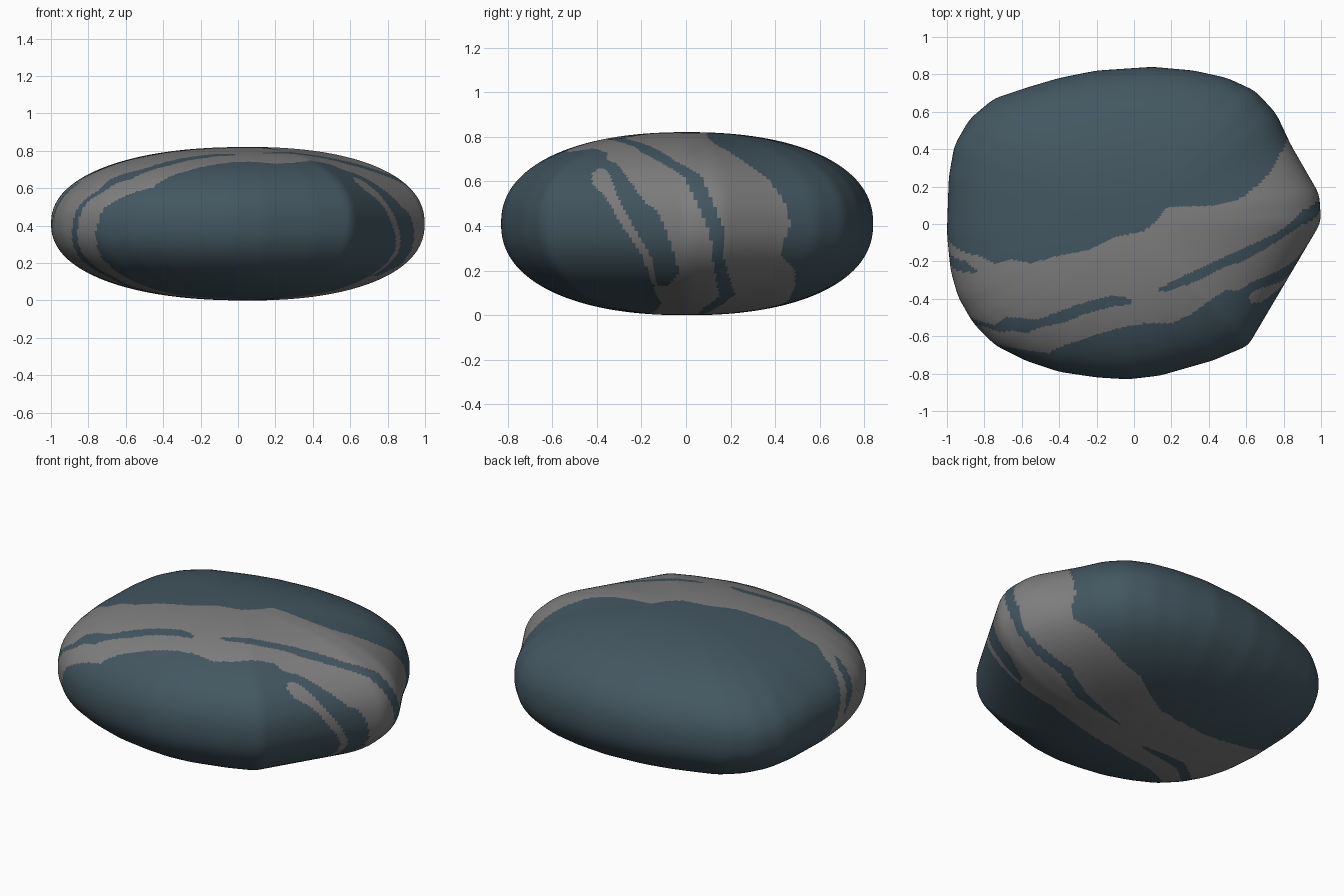
import bpy, bmesh, math

HALF = 0.41        # half of the stone's thickness
POWER = 2.25       # roundness of the vertical section

cube = bpy.data.objects.get("Cube")
if cube:
    bpy.data.objects.remove(cube, do_unlink=True)


def make_material(name, colour):
    mat = bpy.data.materials.new(name)
    mat.use_nodes = True
    mat.diffuse_color = (*colour, 1)
    shader = mat.node_tree.nodes["Principled BSDF"]
    shader.inputs["Base Color"].default_value = (*colour, 1)
    shader.inputs["Roughness"].default_value = 0.8
    return mat


# Plan outline of the stone, in hundredths, counter-clockwise
OUTLINE = [(100, 1), (99, 16), (84, 42), (76, 59), (65, 71), (50, 78), (32, 82), (10, 84),
           (-20, 82), (-40, 78), (-57, 73), (-75, 67), (-88, 56), (-96, 42), (-99, 25),
           (-100, -5), (-98, -25), (-94, -39), (-86, -53), (-74, -65), (-58, -73),
           (-40, -79), (-20, -82), (-3, -83), (14, -81), (42, -73), (61, -65)]


def ray_length(angle):
    """Distance from the centre to the outline in a given direction."""
    dx, dy = math.cos(angle), math.sin(angle)
    for (px, py), (qx, qy) in zip(OUTLINE, OUTLINE[1:] + OUTLINE[:1]):
        if px * dy - py * dx >= 0 and dx * qy - dy * qx > 0:
            return (px * qy - py * qx) / (dx * (qy - py) - dy * (qx - px)) / 100
    return 1.0


rays = [ray_length(math.radians(i)) for i in range(360)]
radius = [sum(rays[(i + k) % 360] for k in range(-2, 3)) / 5 for i in range(360)]

# Edges of the pale vein: (degrees around the y axis, y in hundredths)
BACK_EDGE = [(0, 47), (17, 44), (32, 37), (36, 33), (50, 20), (56, 14), (64, 10), (80, 9),
             (83, 2), (87, -4), (96, -7), (104, -14), (114, -17), (123, -21), (129, -19),
             (138, -21), (144, -17), (151, -16), (165, -11), (180, -6), (202, 0),
             (219, 13), (236, 20), (252, 23), (273, 29), (291, 45), (311, 49),
             (324, 49), (338, 42), (360, 47)]
FRONT_EDGE = [(0, -10), (9, -13), (14, -18), (33, -26), (46, -31), (52, -36), (57, -35),
              (63, -40), (69, -48), (75, -53), (86, -53), (97, -56), (113, -62),
              (122, -65), (134, -69), (149, -67), (163, -65), (180, -64), (200, -60),
              (218, -53), (230, -45), (240, -36), (250, -27), (270, -19), (287, -14),
              (300, -11), (315, -15), (318, -8), (328, -3), (339, -5), (360, -10)]

# Thin streaks: (degrees, lower y, upper y)
DARK_STREAKS = [
    [(-82, 4, 5), (-62, 8, 15), (-50, 15, 22), (-22, 12, 17), (-7, 11, 18), (10, 6, 13),
     (30, -1, 7), (42, -11, -5), (53, -20, -12), (60, -23, -17), (69, -30, -24),
     (75, -34, -28), (80, -36, -33), (82, -36, -34)],
    [(91, -43, -40), (97, -44, -38), (107, -48, -42), (117, -53, -47), (126, -55, -51),
     (134, -58, -50), (141, -57, -50), (149, -58, -54), (159, -55, -52), (173, -54, -50),
     (190, -52, -47), (212, -44, -38), (227, -38, -31), (235, -28, -21),
     (243, -18, -11), (252, -13, -7), (263, -8, -6)],
    [(146, -26, -25), (153, -26, -20), (168, -24, -17), (176, -20, -14), (186, -14, -12)],
]
PALE_STREAK = [(-45, -14, -12), (-22, -20, -16), (-1, -29, -24), (21, -36, -31),
               (33, -42, -33), (41, -42, -35), (44, -40, -37)]


def sample(points, angle):
    """Linear interpolation; None outside the range."""
    for p, q in zip(points, points[1:]):
        if p[0] <= angle <= q[0]:
            f = (angle - p[0]) / (q[0] - p[0])
            return [(u + (v - u) * f) / 100 for u, v in zip(p[1:], q[1:])]
    return None


def in_streak(points, angle, y):
    span = sample(points, angle) or sample(points, angle - 360)
    return span is not None and span[0] < y < span[1]


def is_pale(point):
    angle = math.degrees(math.atan2((point.z - HALF) / HALF, point.x)) % 360
    if in_streak(PALE_STREAK, angle, point.y):
        return True
    if not sample(FRONT_EDGE, angle)[0] < point.y < sample(BACK_EDGE, angle)[0]:
        return False
    return not any(in_streak(s, angle, point.y) for s in DARK_STREAKS)


# Stone body: a fine sphere reshaped to the outline and a rounded section
bm = bmesh.new()
bmesh.ops.create_uvsphere(bm, u_segments=360, v_segments=220, radius=1)
for v in bm.verts:
    x, y, z = v.co
    theta = math.atan2(y, x)
    spread = min(1, math.hypot(x, y)) ** (2 / POWER)
    reach = spread * radius[round(math.degrees(theta)) % 360]
    v.co.x, v.co.y = reach * math.cos(theta), reach * math.sin(theta)
    rise = math.copysign(abs(z) ** (2 / POWER), z)
    v.co.z = HALF + HALF * rise * (1 + 0.03 * v.co.x)

# Pale vein: faces between the wandering edges
for f in bm.faces:
    f.smooth = True
    f.material_index = int(is_pale(f.calc_center_median()))

lowest = min(v.co.z for v in bm.verts)
for v in bm.verts:
    v.co.z -= lowest

mesh = bpy.data.meshes.new("pebble")
bm.to_mesh(mesh)
bm.free()
mesh.materials.append(make_material("slate blue stone", (0.056, 0.094, 0.118)))
mesh.materials.append(make_material("pale grey vein", (0.21, 0.21, 0.21)))
pebble = bpy.data.objects.new("pebble", mesh)
bpy.context.collection.objects.link(pebble)
